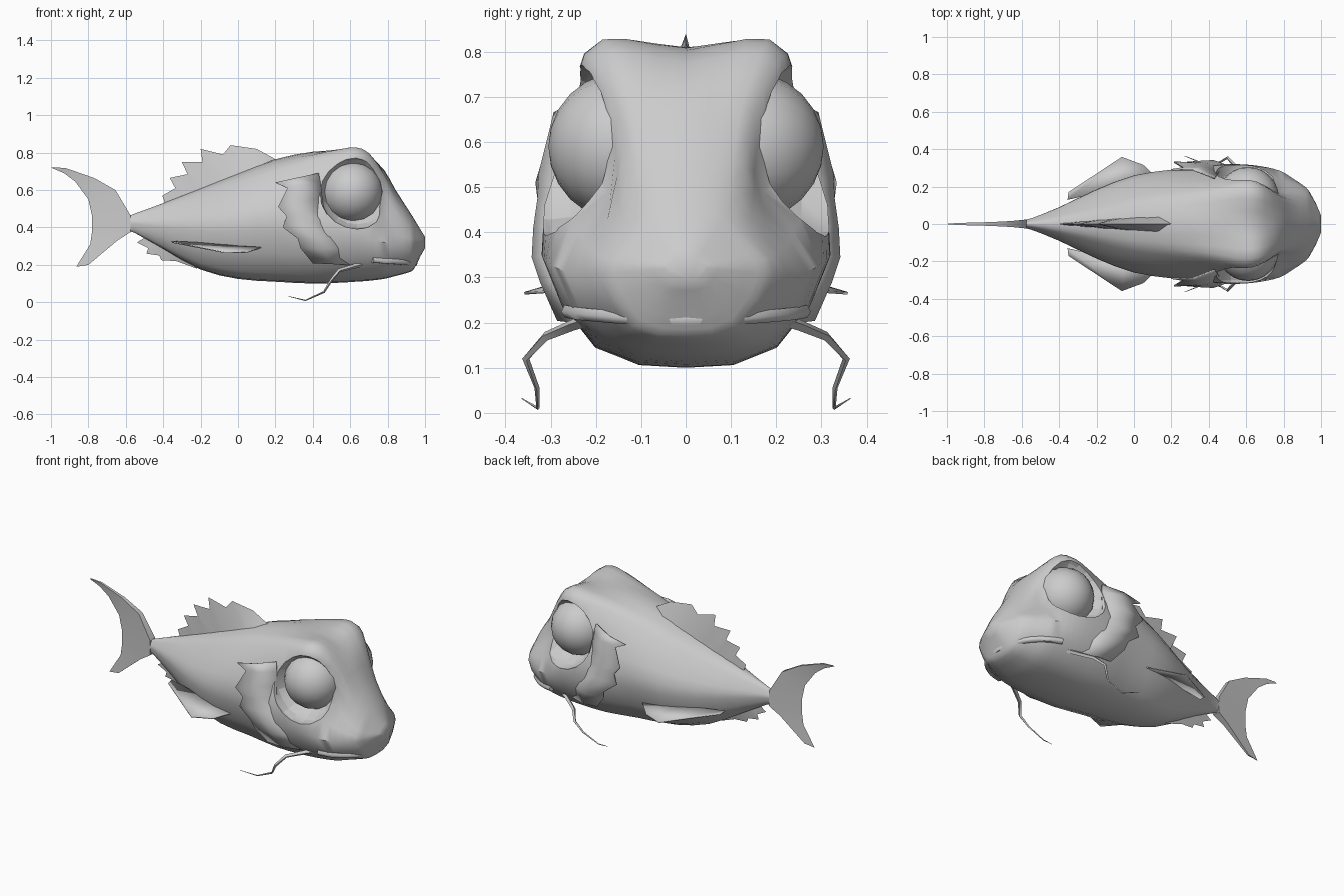
import bpy, math
from mathutils import Vector

if "Cube" in bpy.data.objects:
    bpy.data.objects.remove(bpy.data.objects["Cube"])

grey = bpy.data.materials.new("light_grey")
grey.diffuse_color = (0.6, 0.6, 0.6, 1)
grey.use_nodes = True
grey.node_tree.nodes["Principled BSDF"].inputs["Base Color"].default_value = grey.diffuse_color


def make(name, verts, faces, angle=40, solid=0):
    me = bpy.data.meshes.new(name)
    me.from_pydata([tuple(v) for v in verts], [], faces)
    ob = bpy.data.objects.new(name, me)
    bpy.context.collection.objects.link(ob)
    finish(ob, angle)
    if solid:
        m = ob.modifiers.new("thickness", 'SOLIDIFY')
        m.thickness, m.offset = solid, 0
    return ob


def finish(ob, angle=40):
    me = ob.data
    me.materials.clear()
    me.materials.append(grey)
    bpy.ops.object.select_all(action='DESELECT')
    ob.select_set(True)
    bpy.context.view_layer.objects.active = ob
    # consistent outward normals
    bpy.ops.object.mode_set(mode='EDIT')
    bpy.ops.mesh.select_all(action='SELECT')
    bpy.ops.mesh.normals_make_consistent(inside=False)
    bpy.ops.object.mode_set(mode='OBJECT')
    bpy.ops.object.shade_smooth_by_angle(angle=math.radians(angle))


def spline(pts, steps, closed=False):
    """Catmull-Rom samples through points of any dimension."""
    n, out = len(pts), []
    get = (lambda i: pts[i % n]) if closed else (lambda i: pts[max(0, min(n - 1, i))])
    for i in range(n if closed else n - 1):
        for s in range(steps):
            t = s / steps
            out.append([0.5 * (2 * b + (c - a) * t + (2 * a - 5 * b + 4 * c - d) * t * t
                               + (3 * b - a - 3 * c + d) * t ** 3)
                        for a, b, c, d in zip(get(i - 1), get(i), get(i + 1), get(i + 2))])
    return out if closed else out + [list(pts[-1])]


def strip(n, a, b):
    """Quads between two rows of n vertices starting at a and b."""
    return [(a + i, a + i + 1, b + i + 1, b + i) for i in range(n - 1)]


def wedge_fin(name, thin, thick, widths):
    """Fin with a sharp outer edge and a thick root, drawn in the xz plane."""
    n = len(thin)
    v = [(x, 0, z) for x, z in thin]
    v += [(x, w, z) for (x, z), w in zip(thick, widths)]
    v += [(x, -w, z) for (x, z), w in zip(thick, widths)]
    f = strip(n, 0, n) + strip(n, 2 * n, 0) + strip(n, n, 2 * n)
    f += [(0, n, 2 * n), (n - 1, 3 * n - 1, 2 * n - 1)]
    return make(name, v, f, 30)


# Body and head: x, bottom, top, low width, low z, middle width, top width, shoulder z, brow lift
rows = [
    (-.60, .385, .455, .020, .42, .018, .012, .445, 0),
    (-.55, .370, .475, .030, .42, .028, .020, .455, 0),
    (-.40, .285, .530, .090, .40, .080, .050, .500, 0),
    (-.20, .175, .610, .185, .38, .165, .100, .560, 0),
    (.00, .125, .690, .260, .38, .235, .145, .635, 0),
    (.20, .110, .765, .285, .38, .270, .170, .700, 0),
    (.40, .100, .805, .315, .36, .280, .190, .760, 0),
    (.55, .105, .810, .320, .35, .285, .220, .790, .015),
    (.63, .110, .803, .315, .34, .280, .225, .795, .028),
    (.70, .115, .775, .305, .335, .230, .200, .770, .022),
    (.78, .125, .710, .285, .32, .170, .150, .660, 0),
    (.84, .140, .605, .250, .31, .175, .130, .540, 0),
    (.92, .162, .480, .195, .31, .160, .110, .430, 0),
    (.945, .185, .440, .160, .31, .135, .090, .400, 0),
    (.975, .245, .390, .105, .315, .090, .060, .365, 0),
    (1.0, .290, .350, .045, .32, .040, .025, .340, 0),
]
verts, faces, ring_n = [], [], 0
for x, zb, zt, wl, zl, wm, wu, zu, lift in spline(rows, 2):
    half = [(.63 * wl, zb + .17 * (zl - zb)), (wl, zl), (wm, (zl + zu) / 2), (wu, zu),
            (.6 * wu, zu + .7 * (zt - zu) + lift)]
    loop = [(0, zb)] + half + [(0, zt)] + [(-y, z) for y, z in reversed(half)]
    ring = spline(loop, 2, True)
    ring_n = len(ring)
    verts += [(x, y, z) for y, z in ring]
count = len(verts) // ring_n
for r in range(count - 1):
    for i in range(ring_n):
        j = (i + 1) % ring_n
        faces.append((r * ring_n + i, r * ring_n + j, (r + 1) * ring_n + j, (r + 1) * ring_n + i))
faces += [tuple(range(ring_n)), tuple(range((count - 1) * ring_n, count * ring_n))]
body = make("body", verts, faces, 45)


def ball(name, loc, scale, segments, rings):
    bpy.ops.mesh.primitive_uv_sphere_add(segments=segments, ring_count=rings, location=loc,
                                         rotation=(math.pi / 2, 0, 0))
    ob = bpy.context.object
    ob.name, ob.scale = name, (scale[0], scale[2], scale[1])
    return ob


# Eye sockets are cut from the head
for side in (1, -1):
    cutter = ball("socket_cutter", (.635, side * .30, .59), (.2, .17, .2), 20, 12)
    cutter.hide_render = True
    m = body.modifiers.new("socket", 'BOOLEAN')
    m.operation, m.object, m.solver = 'DIFFERENCE', cutter, 'EXACT'
    bpy.ops.object.select_all(action='DESELECT')
    body.select_set(True)
    bpy.context.view_layer.objects.active = body
    bpy.ops.object.modifier_apply(modifier=m.name)
    bpy.data.objects.remove(cutter)
finish(body, 45)

# Dorsal fin with backswept spines
wedge_fin("dorsal_fin",
          [(.20, .765), (.10, .82), (-.04, .84), (-.08, .79), (-.20, .82), (-.19, .75),
           (-.30, .75), (-.27, .685), (-.365, .665), (-.335, .61), (-.405, .57), (-.39, .53)],
          [(.20, .74), (.14, .72), (.06, .69), (.0, .67), (-.06, .64), (-.11, .62),
           (-.17, .60), (-.21, .58), (-.26, .56), (-.30, .545), (-.35, .53), (-.39, .51)],
          [.005, .045, .04, .036, .032, .028, .024, .02, .016, .012, .008, .003])

# Anal fin
wedge_fin("anal_fin",
          [(-.50, .345), (-.54, .32), (-.48, .29), (-.49, .26), (-.42, .25), (-.41, .225), (-.33, .22), (-.22, .18)],
          [(-.49, .37), (-.47, .36), (-.44, .34), (-.41, .32), (-.38, .31), (-.34, .29), (-.29, .26), (-.22, .22)],
          [.004, .008, .012, .015, .018, .02, .02, .01])

# Tail fin
wedge_fin("tail_fin",
          [(-1, .72), (-.93, .69), (-.87, .645), (-.80, .55), (-.78, .46), (-.78, .38), (-.79, .31), (-.865, .19)],
          [(-.985, .722), (-.92, .717), (-.77, .665), (-.655, .60), (-.575, .465), (-.575, .375), (-.645, .33), (-.80, .20)],
          [.003, .006, .010, .016, .024, .024, .016, .005])

for side, tag in ((1, "left"), (-1, "right")):
    # Eyes
    eye = ball(tag + "_eye", (.61, side * .14, .59), (.165, .165, .165), 16, 12)
    finish(eye, 60)

    # Pectoral fins
    pts = [(-.355, .13, .325), (-.35, .17, .32), (-.065, .358, .265), (.05, .315, .268),
           (.13, .24, .295), (-.05, .2, .31)]
    make(tag + "_pectoral_fin", [(x, side * y, z) for x, y, z in pts], [(0, 1, 2, 5), (2, 3, 4, 5)], 40, .006)

    # Gill covers with a ragged rear edge
    edge = [(.20, .29, .64), (.265, .30, .61), (.215, .33, .51), (.26, .322, .46),
            (.24, .325, .40), (.32, .332, .34), (.335, .315, .29), (.40, .28, .21)]
    root = [(.43, .245, .69), (.44, .255, .64), (.45, .27, .56), (.46, .285, .49),
            (.48, .30, .42), (.53, .30, .35), (.57, .28, .29), (.60, .24, .20)]
    mid = [(Vector(a) + Vector(b)) / 2 + Vector((0, .022, 0)) for a, b in zip(edge, root)]
    v = [(p[0], side * p[1], p[2]) for row in (edge, mid, root) for p in row]
    make(tag + "_gill_cover", v, strip(8, 0, 8) + strip(8, 8, 16), 50, .008)

    # Barbels: tapered four-sided tubes
    path = [(.73, .19, .215), (.63, .25, .195), (.54, .31, .17), (.50, .355, .12),
            (.46, .33, .055), (.36, .328, .010), (.27, .364, .032)]
    v, f = [], []
    for i, p in enumerate(path):
        a, b = Vector(path[max(0, i - 1)]), Vector(path[min(6, i + 1)])
        d = (b - a).normalized()
        u = d.cross(Vector((0, 0, 1))).normalized()
        w = d.cross(u)
        r = .015 - .0023 * i
        for q in (u, w, -u, -w):
            c = Vector(p) + q * r
            v.append((c.x, side * c.y, max(0, c.z)))
    for i in range(6):
        f += [(4 * i + k, 4 * i + (k + 1) % 4, 4 * i + 4 + (k + 1) % 4, 4 * i + 4 + k) for k in range(4)]
    make(tag + "_barbel", v, f + [(0, 1, 2, 3), (24, 25, 26, 27)], 60)

# Lower lip: a tube around the front of the jaw
half = [(.72, .262, .225), (.80, .235, .22), (.87, .185, .215), (.92, .115, .21)]
lip = spline(half + [(.945, 0, .208)] + [(x, -y, z) for x, y, z in reversed(half)], 2)
v, f = [], []
for x, y, z in lip:
    out = Vector((x - .6, y, 0)).normalized()
    for k in range(6):
        t = k * math.pi / 3
        v.append(Vector((x, y, z)) + (out * math.cos(t) + Vector((0, 0, 1)) * math.sin(t)) * .016)
for i in range(len(lip) - 1):
    f += [(6 * i + k, 6 * i + (k + 1) % 6, 6 * i + 6 + (k + 1) % 6, 6 * i + 6 + k) for k in range(6)]
n = len(v)
make("lower_lip", v, f + [tuple(range(6)), tuple(range(n - 6, n))], 60)
